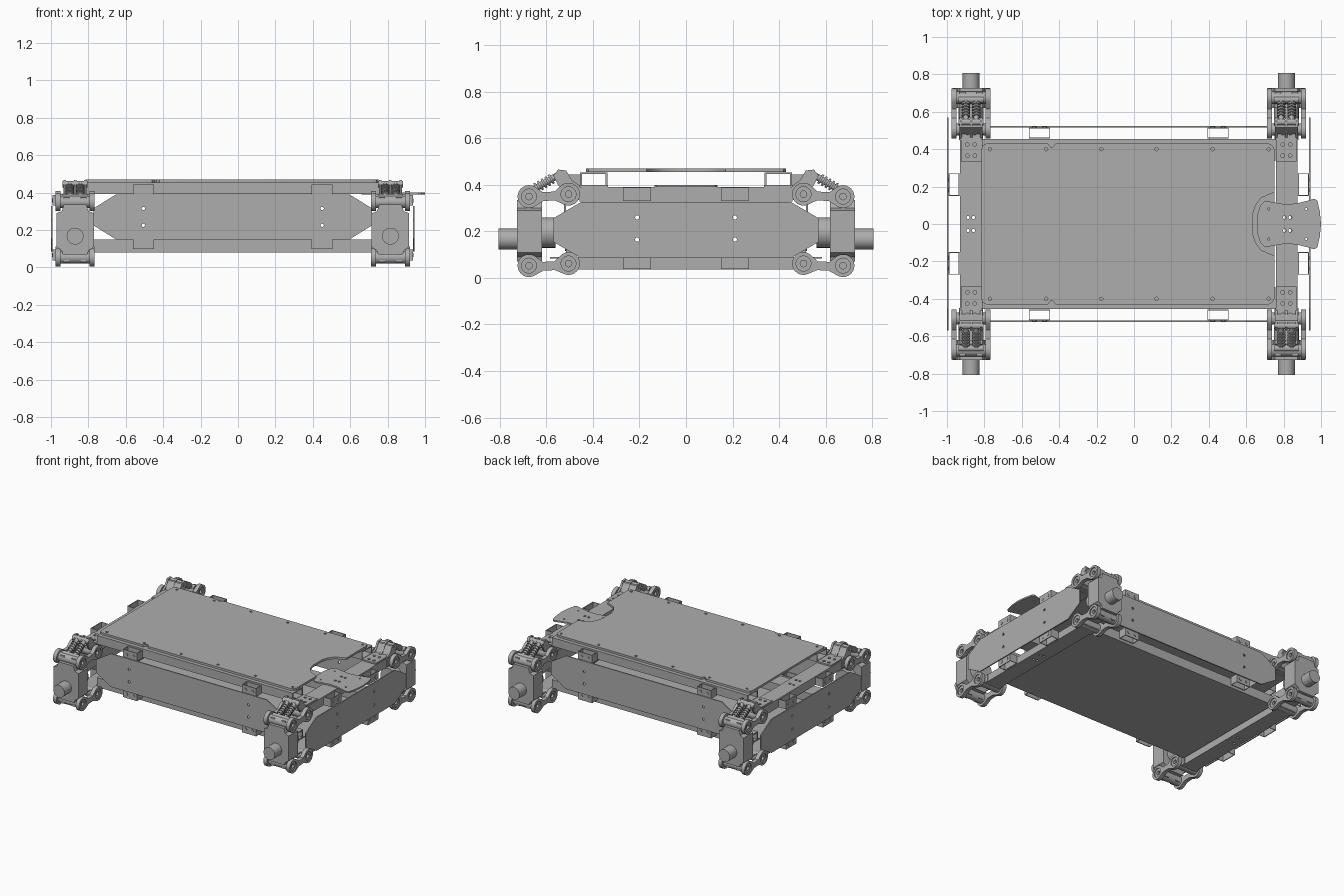
import bpy, bmesh
from math import sin, cos, pi, radians, atan2
from mathutils import Matrix, Vector

cube = bpy.data.objects.get("Cube")
if cube:
    bpy.data.objects.remove(cube)

GREY = (0.42, 0.42, 0.42, 1)
grey = bpy.data.materials.new("grey metal")
grey.use_nodes = True
grey.diffuse_color = GREY
grey.node_tree.nodes["Principled BSDF"].inputs["Base Color"].default_value = GREY

CENTRE = -0.028          # frame centre along x
FRAMES = {               # profile plane (u, v) and extrusion axis
    "X": Matrix(((0, 0, 1), (1, 0, 0), (0, 1, 0))).to_4x4(),
    "Y": Matrix(((1, 0, 0), (0, 0, -1), (0, 1, 0))).to_4x4(),
    "Z": Matrix.Identity(4)}
ONE, ENDS, SIDES = [(1, 1)], [(1, 1), (-1, 1)], [(1, 1), (1, -1)]
CORNERS = [(1, 1), (-1, 1), (1, -1), (-1, -1)]


def place(name, mesh, copies):
    """Add the mesh once for each mirrored copy."""
    bm = bmesh.new()
    bm.from_mesh(mesh)
    bmesh.ops.remove_doubles(bm, verts=bm.verts, dist=1e-5)
    bmesh.ops.recalc_face_normals(bm, faces=bm.faces)
    bm.to_mesh(mesh)
    bm.free()
    mesh.materials.clear()
    mesh.materials.append(grey)
    mesh.shade_smooth()
    mesh.set_sharp_from_angle(angle=radians(30))
    for sx, sy in copies:
        part = mesh.copy()
        part.transform(Matrix.Diagonal((sx, sy, 1, 1)))
        if sx * sy < 0:
            part.flip_normals()
        ob = bpy.data.objects.new(name, part)
        ob.location.x = CENTRE
        bpy.context.collection.objects.link(ob)


def prism(name, axis, outlines, low, high, copies=ONE):
    """Extrude a flat profile; outlines after the first are holes."""
    cu = bpy.data.curves.new(name, "CURVE")
    cu.dimensions, cu.fill_mode = "2D", "BOTH"
    cu.extrude = (high - low) / 2
    for pts in outlines:
        sp = cu.splines.new("POLY")
        sp.points.add(len(pts) - 1)
        for p, (u, v) in zip(sp.points, pts):
            p.co = (u, v, 0, 1)
        sp.use_cyclic_u = True
    tmp = bpy.data.objects.new(name, cu)
    bpy.context.collection.objects.link(tmp)
    mesh = bpy.data.meshes.new_from_object(
        tmp.evaluated_get(bpy.context.evaluated_depsgraph_get()))
    bpy.data.objects.remove(tmp)
    mid = (low + high) / 2 * (-1 if axis == "Y" else 1)
    mesh.transform(FRAMES[axis] @ Matrix.Translation((0, 0, mid)))
    place(name, mesh, copies)


def rect(u0, u1, v0, v1):
    return [(u0, v0), (u1, v0), (u1, v1), (u0, v1)]


def circle(u, v, r, n=32):
    return [(u + r * cos(2 * pi * i / n), v + r * sin(2 * pi * i / n)) for i in range(n)]


def holes(us, vs, r=0.009):
    return [circle(u, v, r, 12) for u in us for v in vs]


def rod(name, a, b, r, copies):
    a, b = Vector(a), Vector(b)
    bm = bmesh.new()
    bmesh.ops.create_cone(bm, cap_ends=True, segments=24, radius1=r, radius2=r,
                          depth=(b - a).length)
    turn = (b - a).to_track_quat("Z", "Y").to_matrix().to_4x4()
    bm.transform(Matrix.Translation((a + b) / 2) @ turn)
    mesh = bpy.data.meshes.new(name)
    bm.to_mesh(mesh)
    bm.free()
    place(name, mesh, copies)


def link(p, q, r, waist, bow):
    """Dog-bone outline around two pivots, waist shifted up by bow."""
    p, q = Vector(p), Vector(q)
    a = atan2(q.y - p.y, q.x - p.x)
    mid, up = (p + q) / 2, Vector((-sin(a), cos(a)))
    along = Vector((cos(a), sin(a))) * 0.025
    arc = lambda c, t0: [tuple(c + r * Vector((cos(t0 + i * pi / 12 + a), sin(t0 + i * pi / 12 + a))))
                         for i in range(17)]
    hi, lo = mid + up * (bow + waist), mid + up * (bow - waist)
    return (arc(q, -2 * pi / 3) + [tuple(hi + along), tuple(hi - along)]
            + arc(p, pi / 3) + [tuple(lo - along), tuple(lo + along)])


# Deck with a rounded cutout for the paddle (shifted to the frame centre)
bolt_x = [-0.77, -0.47, -0.175, 0.12, 0.42, 0.72]
half = [(0.635, 0.05), (0.65, 0.10), (0.68, 0.14), (0.75, 0.17), (0.75, 0.40), (0.74, 0.42),
        (0.72, 0.43), (-0.42, 0.43), (-0.435, 0.41), (-0.445, 0.41), (-0.46, 0.43),
        (-0.79, 0.43), (-0.81, 0.42), (-0.815, 0.40)]
deck = half + [(x, -y) for x, y in reversed(half)]
shift = lambda pts: [(x - CENTRE, y) for x, y in pts]
prism("deck", "Z", [shift(o) for o in [deck] + holes(bolt_x, (-0.4, 0.4))], 0.455, 0.47)

# Waisted paddle overhanging the end
edge = [(0.66, 0.05), (0.675, 0.10), (0.70, 0.125), (0.75, 0.115), (0.81, 0.105), (0.87, 0.11),
        (0.93, 0.125), (0.965, 0.135), (0.98, 0.125), (0.993, 0.07), (1.0, 0)]
paddle = edge + [(x, -y) for x, y in reversed(edge[:-1])]
dots = holes((0.805, 0.835), (-0.035, 0.035)) + holes((0.72, 0.92), (-0.08, 0.08), 0.006)
prism("paddle", "Z", [shift(o) for o in [paddle] + dots], 0.39, 0.40)

# Bottom plate, hollow long rails and end beams
prism("bottom_plate", "Z", [rect(-0.78, 0.78, -0.455, 0.455)], 0.08, 0.088)
for low, high in ((0.088, 0.148), (0.392, 0.454)):
    prism("long_rail", "X", [rect(0.338, 0.455, low, high),
                             rect(0.346, 0.447, low + 0.008, high - 0.008)], -0.785, 0.785, SIDES)
for low, high in ((0.036, 0.088), (0.328, 0.39)):
    prism("end_beam", "Z", [rect(0.787, 0.902, -0.457, 0.457)]
          + holes((0.83, 0.86), (-0.035, 0.035)), low, high, ENDS)


# Armour panels and their hollow mounting brackets
def panel(w, cut, low, high, bar):
    a, b = low + bar, high - bar
    return [(-w, a), (cut - w, low), (w - cut, low), (w, a),
            (w, b), (w - cut, high), (cut - w, high), (-w, b)]


prism("side_panel", "Y", [panel(0.745, 0.12, 0.15, 0.39, 0.075)]
      + holes((-0.478, 0.478), (0.225, 0.315)), 0.516, 0.524, SIDES)
prism("end_panel", "X", [panel(0.57, 0.12, 0.085, 0.327, 0.07)]
      + holes((-0.21, 0.21), (0.165, 0.26)), 0.964, 0.972, ENDS)
for z in (0.128, 0.414):
    lo, hi = z - 0.03, z + 0.03
    prism("side_bracket", "Z", [rect(0.42, 0.534, 0.456, 0.516),
                                rect(0.424, 0.53, 0.462, 0.510)], lo, hi, CORNERS)
    for x in (0.449, 0.505):
        rod("side_bolt", (x, 0.51, z), (x, 0.52, z), 0.011, CORNERS)
for z in (0.066, 0.358):
    lo, hi = z - 0.028, z + 0.03
    prism("end_bracket", "Z", [rect(0.903, 0.964, 0.15, 0.27),
                               rect(0.909, 0.958, 0.154, 0.266)], lo, hi, CORNERS)
    for y in (0.182, 0.238):
        rod("end_bolt", (0.958, y, z), (0.967, y, z), 0.011, CORNERS)

# Corner leg: upright, hub and motor
LEG = 0.843
right = [(0.065, 0.07), (0.072, 0.09), (0.1, 0.11), (0.1, 0.29), (0.072, 0.30), (0.06, 0.335)]
upright = [(LEG + u, v) for u, v in right] + [(LEG - u, v) for u, v in reversed(right)]
prism("upright", "Y", [upright], 0.62, 0.726, CORNERS)
rod("hub", (LEG, 0.726, 0.167), (LEG, 0.807, 0.167), 0.045, CORNERS)
rod("motor", (LEG, 0.56, 0.195), (LEG, 0.62, 0.195), 0.066, CORNERS)
for dx in (-0.045, 0.045):
    for low, high in ((0.03, 0.09), (0.30, 0.375)):
        prism("upright_lug", "X", [rect(0.645, 0.705, low, high)],
              LEG + dx - 0.016, LEG + dx + 0.016, CORNERS)

# Twin suspension arms with pivot bushings
for inner, outer, bow in (((0.505, 0.36), (0.675, 0.35), -0.004),
                          ((0.505, 0.062), (0.675, 0.053), -0.006)):
    shape = [link(inner, outer, 0.049, 0.019, bow), circle(*inner, 0.032), circle(*outer, 0.032)]
    for low in (LEG - 0.105, LEG + 0.077):
        prism("arm", "X", shape, low, low + 0.028, CORNERS)
    for y, z in (inner, outer):
        prism("bushing", "X", [circle(y, z, 0.033), circle(y, z, 0.014)],
              LEG - 0.098, LEG + 0.098, CORNERS)

# Inner pivot blocks and bolted mount plates
for low, high in ((0.036, 0.088), (0.335, 0.392)):
    prism("pivot_block", "X", [rect(0.45, 0.53, low, high)], LEG - 0.065, LEG + 0.065, CORNERS)
prism("lower_shelf", "Z", [rect(LEG - 0.06, LEG + 0.06, 0.45, 0.585)], 0.083, 0.09, CORNERS)
prism("mount_plate", "Z", [rect(LEG - 0.055, LEG + 0.055, 0.335, 0.53)]
      + holes((LEG - 0.02, LEG + 0.02), (0.365, 0.425, 0.485), 0.01), 0.39, 0.4, CORNERS)

# Shock tower cheeks, cross bars and twin coil shocks
tower = [(0.455, 0.395), (0.49, 0.42), (0.515, 0.462), (0.55, 0.466), (0.57, 0.44),
         (0.55, 0.40), (0.53, 0.375), (0.455, 0.375)]
for dx in (-0.055, 0, 0.055):
    prism("tower_cheek", "X", [tower], LEG + dx - 0.007, LEG + dx + 0.007, CORNERS)
prism("tower_back", "X", [[(0.475, 0.39), (0.515, 0.455), (0.53, 0.455), (0.50, 0.39)]],
      LEG - 0.055, LEG + 0.055, CORNERS)
for y, z in ((0.545, 0.445), (0.665, 0.375)):
    rod("shock_pin", (LEG - 0.066, y, z), (LEG + 0.066, y, z), 0.017, CORNERS)
top, foot = Vector((0, 0.545, 0.445)), Vector((0, 0.665, 0.375))
for dx in (-0.028, 0.028):
    base = Vector((LEG + dx, 0, 0))
    rod("shock_body", base + top, base + foot, 0.014, CORNERS)
    for t in (0.25, 0.38, 0.51, 0.64, 0.77):
        rod("shock_coil", base + top.lerp(foot, t), base + top.lerp(foot, t + 0.07), 0.022, CORNERS)
